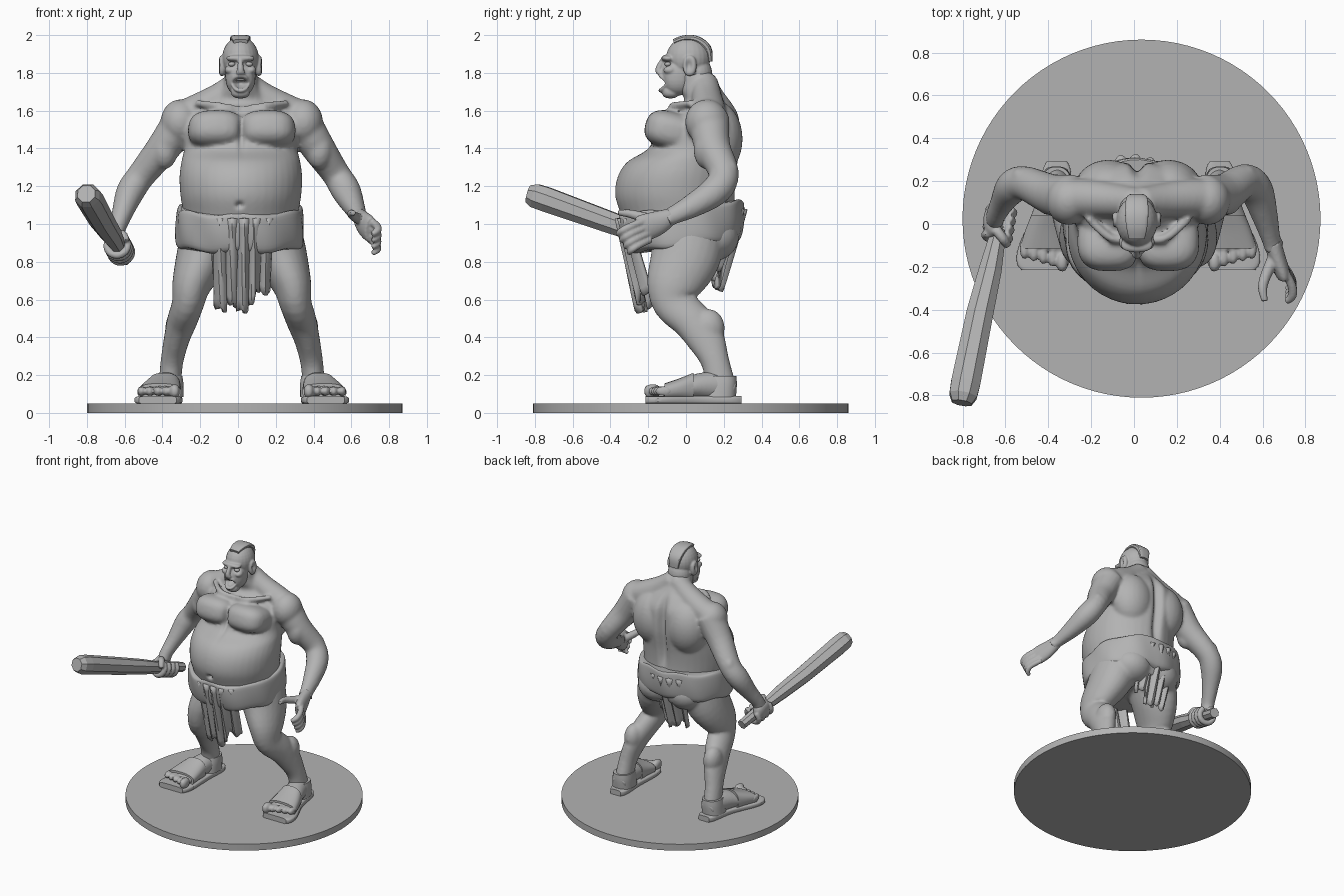
import bpy, bmesh, math, random
from mathutils import Vector, Matrix

random.seed(4)
if "Cube" in bpy.data.objects:
    bpy.data.objects.remove(bpy.data.objects["Cube"])

CX = 0.02  # symmetry plane of the figure
X, Y, Z = Vector((1, 0, 0)), Vector((0, 1, 0)), Vector((0, 0, 1))

stone = bpy.data.materials.new("plain_grey")
stone.use_nodes = True
GREY = (0.45, 0.45, 0.45, 1)
stone.diffuse_color = GREY
stone.node_tree.nodes["Principled BSDF"].inputs["Base Color"].default_value = GREY


def side(points, s):
    """Mirror points to the other side when s is -1."""
    return [(CX + s * (p[0] - CX), *p[1:]) for p in points]


def spline(pts, steps):
    """Catmull-Rom through rows of numbers."""
    out, n = [], len(pts)
    for i in range(n - 1):
        a, b, c, d = (pts[max(0, min(n - 1, i + k))] for k in (-1, 0, 1, 2))
        for j in range(steps):
            t = j / steps
            out.append([q + 0.5 * t * (r - p + t * (2 * p - 5 * q + 4 * r - s + t * (3 * (q - r) + s - p)))
                        for p, q, r, s in zip(a, b, c, d)])
    return out + [list(pts[-1])]


def power(v, p):
    return math.copysign(abs(v) ** p, v)


def loft(bm, pts, ref=Y, normal=None, sides=24, steps=4, p=1.0):
    """Closed tube through rows of x, y, z, width radius, depth radius."""
    rows = spline(pts, steps)
    rings = []
    for i, r in enumerate(rows):
        t = normal or (Vector(rows[min(i + 1, len(rows) - 1)][:3]) - Vector(rows[max(i - 1, 0)][:3])).normalized()
        v = (ref - t * ref.dot(t)).normalized()
        u = v.cross(t)
        ring = []
        for k in range(sides):
            a = math.tau * (k + 0.5) / sides
            ring.append(bm.verts.new(Vector(r[:3]) + u * r[3] * power(math.cos(a), p) + v * r[4] * power(math.sin(a), p)))
        rings.append(ring)
    for a, b in zip(rings, rings[1:]):
        for k in range(sides):
            bm.faces.new((a[k], a[k - 1], b[k - 1], b[k]))
    bm.faces.new(rings[0])
    bm.faces.new(rings[-1])


def blob(bm, c, r, p=1.0, rot=0.0):
    """Ellipsoid; p below 1 makes it boxier, rot tips it about x."""
    vs = bmesh.ops.create_uvsphere(bm, u_segments=24, v_segments=16, radius=1)["verts"]
    turn = Matrix.Rotation(rot, 3, "X")
    for v in vs:
        v.co = Vector(c) + turn @ Vector([power(q, p) * s for q, s in zip(v.co, r)])


def finish(name, bm, voxel=0, relax=0, angle=40, flat=False):
    bmesh.ops.recalc_face_normals(bm, faces=bm.faces)
    me = bpy.data.meshes.new(name)
    bm.to_mesh(me)
    bm.free()
    ob = bpy.data.objects.new(name, me)
    bpy.context.collection.objects.link(ob)
    if voxel:
        m = ob.modifiers.new("fuse", "REMESH")
        m.mode, m.voxel_size = "VOXEL", voxel
        m = ob.modifiers.new("relax", "SMOOTH")
        m.factor, m.iterations = 0.5, relax
        bpy.context.view_layer.update()
        me = bpy.data.meshes.new_from_object(ob.evaluated_get(bpy.context.evaluated_depsgraph_get()))
        ob.modifiers.clear()
        ob.data = me
        me.name = name
    me.materials.clear()
    me.materials.append(stone)
    me.polygons.foreach_set("use_smooth", [not flat] * len(me.polygons))
    if not flat:
        me.set_sharp_from_angle(angle=math.radians(angle))
    return ob


def push(ob, c, r, move):
    """Press vertices near c by a soft brush with radii r."""
    for v in ob.data.vertices:
        d = sum(((v.co[i] - c[i]) / r[i]) ** 2 for i in range(3))
        if d < 6:
            v.co += Vector(move) * math.exp(-d)


# Round base
bm = bmesh.new()
bmesh.ops.create_cone(bm, cap_ends=True, segments=96, radius1=0.835, radius2=0.835, depth=0.05,
                      matrix=Matrix.Translation((0.035, 0.025, 0.025)))
finish("round_base", bm)

# Body: torso, then mirrored muscles, arms and legs fused together
bm = bmesh.new()
torso = [(0.86, -.2, .24, .28), (0.95, -.3, .27, .31), (1.05, -.345, .265, .305), (1.15, -.375, .262, .32),
         (1.25, -.362, .268, .325), (1.33, -.31, .28, .315), (1.4, -.2, .29, .3), (1.5, -.15, .29, .3),
         (1.58, -.09, .28, .27), (1.65, -.01, .24, .17), (1.72, -.04, .185, .1), (1.8, -.05, .14, .085)]
loft(bm, [(0.015, (f + b) / 2, z, w, (b - f) / 2) for z, f, b, w in torso], normal=Z, sides=40)
for s in (1, -1):
    def at(x, y, z):
        return side([(x, y, z)], s)[0]
    blob(bm, at(.155, -.08, 1.495), (.15, .14, .1), 0.75, -0.25)   # chest
    blob(bm, at(.16, .16, 1.45), (.16, .14, .2))                   # upper back
    blob(bm, at(.14, .13, .93), (.15, .15, .13))                   # buttock
    blob(bm, at(.345, .11, 1.54), (.105, .115, .12))               # shoulder
    blob(bm, at(.43, .11, 1.39), (.07, .07, .1))                   # biceps
    loft(bm, side([(.03, .1, 1.75, .07, .07), (.13, .11, 1.67, .08, .08), (.25, .12, 1.6, .09, .09),
                   (.34, .12, 1.56, .09, .09)], s))                # neck to shoulder
    loft(bm, side([(.03, -.06, 1.61, .014, .014), (.14, -.07, 1.625, .02, .02),
                   (.26, .03, 1.64, .018, .018)], s), ref=Z)       # collar bone
    loft(bm, side([(.18, .02, .95, .16, .19), (.23, -.005, .82, .14, .185), (.285, -.06, .68, .105, .15),
                   (.305, -.06, .58, .085, .115), (.335, .03, .49, .08, .105), (.365, .105, .39, .068, .1),
                   (.39, .155, .27, .06, .075), (.4, .18, .16, .06, .08)], s))  # leg
    blob(bm, at(.305, -.12, .6), (.06, .07, .07))                  # knee
    blob(bm, at(.36, .12, .45), (.065, .085, .1))                  # calf

# Left arm reaches forward, right arm hangs to the grip
loft(bm, [(.33, .12, 1.56, .1, .11), (.42, .14, 1.41, .09, .095), (.515, .2, 1.27, .075, .08),
          (.57, .16, 1.18, .078, .08), (.61, .04, 1.1, .06, .065), (.64, -.07, 1.045, .042, .05),
          (.655, -.11, 1.025, .042, .055)])
loft(bm, [(-.29, .12, 1.56, .1, .11), (-.39, .14, 1.41, .09, .095), (-.51, .19, 1.26, .075, .08),
          (-.57, .17, 1.17, .075, .08), (-.615, .1, 1.05, .055, .06), (-.645, .04, .96, .045, .05),
          (-.65, .02, .91, .045, .055)])
blob(bm, (.53, .235, 1.28), (.04, .04, .06))
blob(bm, (-.53, .225, 1.27), (.04, .04, .06))
body = finish("body", bm, 0.012, 5, 50)
for z in (1.2, 1.3, 1.4, 1.5, 1.6):
    push(body, (.015, .3, z), (.03, .1, .09), (0, -.03, 0))       # spine
push(body, (.018, -.21, 1.48), (.014, .08, .1), (0, .03, 0))      # chest line
push(body, (.008, -.372, 1.1), (.016, .05, .014), (0, .035, 0))   # navel

# Head
hx = 0.013
bm = bmesh.new()
blob(bm, (hx, .012, 1.878), (.097, .117, .113))
blob(bm, (hx, -.045, 1.785), (.08, .083, .105), 0.85)
blob(bm, (hx, -.082, 1.7), (.05, .045, .035), 0.8)
blob(bm, (hx, -.095, 1.877), (.075, .036, .018), 0.8)
loft(bm, [(hx, -.12, 1.87, .014, .014), (hx, -.143, 1.825, .017, .018), (hx, -.14, 1.798, .026, .018)])
blob(bm, (hx, .06, 1.79), (.085, .08, .1))
for s in (1, -1):
    blob(bm, (hx + s * .055, -.085, 1.815), (.028, .035, .024))
    blob(bm, (hx + s * .098, .02, 1.838), (.022, .036, .055), 0.85)
for z in (1.78, 1.712):
    loft(bm, [(hx - .046, -.105, 1.746, .008, .01), (hx - .02, -.132, z, .011, .012),
              (hx + .02, -.132, z, .011, .012), (hx + .046, -.105, 1.746, .008, .01)], ref=Z)
head = finish("head", bm, 0.0055, 3, 45)
push(head, (hx, -.125, 1.746), (.032, .05, .02), (0, .045, 0))
for s in (1, -1):
    push(head, (hx + s * .048, -.12, 1.847), (.022, .05, .014), (0, .02, 0))
    push(head, (hx + s * .12, .015, 1.84), (.02, .018, .03), (-s * .018, 0, 0))

# Eyes, teeth and hair crest
for s, label in ((1, "left"), (-1, "right")):
    bm = bmesh.new()
    blob(bm, (hx + s * .046, -.096, 1.846), (.019, .017, .013))
    finish(label + "_eye", bm)
bm = bmesh.new()
blob(bm, (hx, -.1, 1.766), (.03, .018, .009), 0.5)
finish("teeth", bm)
bm = bmesh.new()
loft(bm, [(hx, .128, 1.86, .035, .012), (hx, .115, 1.93, .05, .02), (hx, .06, 1.977, .055, .018),
          (hx, -.01, 1.984, .05, .015), (hx, -.065, 1.965, .038, .014)], ref=Z, p=0.6, sides=16)
finish("hair_crest", bm, angle=30)

# Waist wrap, higher at the back
bm = bmesh.new()
loft(bm, [(.01, -.01, .88, .305, .27), (.01, -.015, .9, .335, .305), (.01, -.02, .98, .34, .325),
          (.01, -.025, 1.07, .332, .33), (.01, -.025, 1.09, .318, .322)], normal=Z, sides=64, p=0.9)
for v in bm.verts:
    a = math.atan2(v.co.y, v.co.x)
    v.co += Vector((v.co.x, v.co.y, 0)) * 0.012 * math.sin(9 * a + 12 * v.co.z)
    v.co.z += 0.12 * v.co.y + 0.008 * math.sin(7 * a)
finish("waist_wrap", bm, angle=45)


def flap(name, x0, x1, top, bottom, curl, folds):
    """Hanging cloth with pleats and a torn lower edge."""
    bm = bmesh.new()
    cols, rows, grid, rag = 40, 10, [], 0
    for i in range(cols + 1):
        u = i / cols
        if i % 5 == 0:
            rag = random.uniform(-.06, .07)
        tooth = rag + 0.03 * abs(math.sin(math.pi * i / 5 + 1.6))
        column = []
        for j in range(rows + 1):
            v = j / rows
            y = top[0] + (bottom[0] - top[0]) * v + curl * (2 * u - 1) ** 2
            y += 0.017 * math.sin(math.tau * folds * u + v)
            z = top[1] + (bottom[1] + tooth - top[1]) * v
            mid = (x0 + x1) / 2
            column.append(bm.verts.new((mid + (u - .5) * (x1 - x0) * (1 - .12 * v), y, z)))
        grid.append(column)
    for a, b in zip(grid, grid[1:]):
        for j in range(rows):
            bm.faces.new((a[j], b[j], b[j + 1], a[j + 1]))
    ob = finish(name, bm, angle=40)
    m = ob.modifiers.new("thickness", "SOLIDIFY")
    m.thickness, m.offset = 0.022, 0


flap("front_cloth", -.145, .18, (-.35, 1.03), (-.245, .57), .05, 5)
flap("back_cloth", -.15, .13, (.3, 1.08), (.175, .68), -.04, 4)

# Feet and sandals
for s, label in ((1, "left"), (-1, "right")):
    foot = [(.4, .255, .12, .055, .045), (.405, .19, .14, .065, .075), (.425, .07, .14, .08, .07),
            (.45, -.05, .118, .1, .045), (.46, -.11, .11, .105, .033)]
    bm = bmesh.new()
    loft(bm, side(foot, s), ref=Z)
    for i in range(5):
        big = 0.012 if i == 0 else 0
        x, y = .375 + .044 * i, -.165 + .012 * i - big
        blob(bm, side([(x, y, .115)], s)[0], (.021 + big / 2, .045, .025 + big), 0.85)
    finish(label + "_foot", bm, 0.008, 2)
    bm = bmesh.new()
    loft(bm, side([(.4, .295, .068, .045, .022), (.402, .24, .068, .068, .022), (.42, .08, .068, .08, .022),
                   (.455, -.1, .068, .122, .022), (.465, -.18, .068, .122, .022),
                   (.465, -.215, .068, .1, .022)], s), ref=Z, normal=-Y, p=0.45)
    finish(label + "_sandal_sole", bm, angle=35)
    bm = bmesh.new()
    loft(bm, side([(.432, .04, .135, .088, .078), (.445, -.03, .125, .103, .06),
                   (.457, -.115, .11, .117, .046)], s), ref=Z, normal=-Y, p=0.8)
    finish(label + "_sandal_strap", bm, angle=35)
    bm = bmesh.new()
    loft(bm, side([(.405, .175, .085, .078, .09), (.403, .18, .15, .075, .09), (.402, .185, .195, .068, .082)], s),
         normal=Z, p=0.85)
    finish(label + "_sandal_heel", bm, angle=35)

# Club: faceted eight-sided beam
bm = bmesh.new()
loft(bm, [(-.598, .17, .815, .036, .036), (-.635, -.05, .885, .04, .042), (-.672, -.22, .945, .058, .055),
          (-.72, -.42, 1.015, .068, .062), (-.785, -.74, 1.13, .074, .07), (-.797, -.8, 1.15, .07, .068),
          (-.803, -.835, 1.16, .05, .05)], ref=Z, sides=8, steps=1)
finish("club", bm, flat=True)

# Right hand gripping the club
bm = bmesh.new()
a, b = Vector((-.615, .08, .845)), Vector((-.642, -.08, .895))
axis = (b - a).normalized()
out = axis.cross(Z).normalized()
up = out.cross(axis)
blob(bm, (-.658, .01, .895), (.045, .075, .06), 0.85)
for i in range(4):
    c = a.lerp(b, (i + .5) / 4)
    path = []
    for k in range(7):
        t = math.radians(130 + 45 * k)
        q = c + (out * math.cos(t) + up * math.sin(t)) * .056
        path.append((*q, .021, .02))
    loft(bm, path, ref=axis, sides=12, steps=2)
loft(bm, [(-.64, -.03, .94, .024, .024), (-.61, -.07, .945, .023, .023), (-.59, -.1, .91, .018, .018)], sides=12)
finish("right_hand", bm, 0.007, 2)

# Left hand, open with hooked fingers
bm = bmesh.new()
loft(bm, [(.645, -.08, 1.04, .04, .045), (.665, -.15, 1.005, .04, .065), (.69, -.22, .98, .036, .072),
          (.7, -.25, .97, .028, .066)], ref=Z)
for i in range(4):
    z = 1.02 - .034 * i
    r = .021 - .001 * i
    loft(bm, [(.695, -.21 + .008 * i, z, r, r), (.735, -.285 + .012 * i, z - .03, r, r),
              (.738, -.335 + .016 * i, z - .055, r, r), (.71, -.362 + .02 * i, z - .075, r * .7, r * .7)],
         ref=Z, sides=12)
loft(bm, [(.655, -.15, 1.02, .03, .03), (.615, -.24, 1.04, .026, .026), (.6, -.3, 1.055, .022, .022),
          (.61, -.36, 1.06, .015, .015)], ref=Z, sides=12)
finish("left_hand", bm, 0.007, 2)
